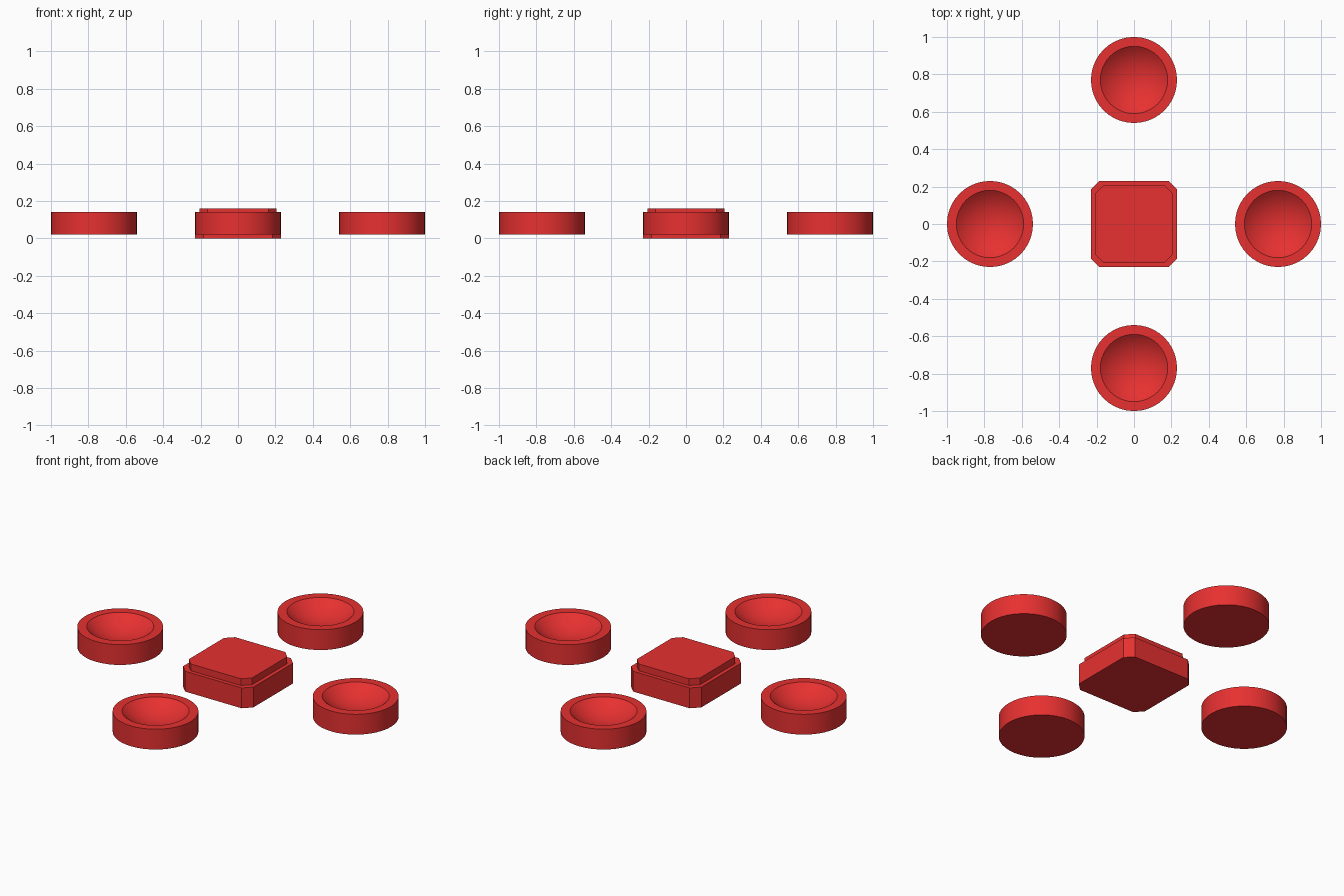
import bpy, bmesh, math

if "Cube" in bpy.data.objects:
    bpy.data.objects.remove(bpy.data.objects["Cube"])

red = bpy.data.materials.new("red")
red.diffuse_color = (0.8, 0.03, 0.03, 1)
red.use_nodes = True
red.node_tree.nodes["Principled BSDF"].inputs["Base Color"].default_value = red.diffuse_color


def finish(bm, name, location=(0, 0, 0), smooth=False):
    bmesh.ops.remove_doubles(bm, verts=bm.verts, dist=1e-5)
    bmesh.ops.recalc_face_normals(bm, faces=bm.faces)
    mesh = bpy.data.meshes.new(name)
    bm.to_mesh(mesh)
    bm.free()
    mesh.materials.append(red)
    ob = bpy.data.objects.new(name, mesh)
    ob.location = location
    bpy.context.collection.objects.link(ob)
    if smooth:
        bpy.ops.object.select_all(action='DESELECT')
        bpy.context.view_layer.objects.active = ob
        ob.select_set(True)
        bpy.ops.object.shade_smooth_by_angle(angle=math.radians(30))
    return ob


def dished_button(name, x, y, r=0.23, z0=0.02, z1=0.14, rim=0.18, depth=0.07):
    # Lathed profile: flat base, straight wall, flat rim, spherical dish
    R = (rim * rim + depth * depth) / (2 * depth)
    edge = math.asin(rim / R)
    profile = [(0, z0), (r, z0), (r, z1)]
    for i in range(9):
        a = edge * (1 - i / 8)
        profile.append((R * math.sin(a), z1 - depth + R * (1 - math.cos(a))))
    bm = bmesh.new()
    vs = [bm.verts.new((px, 0, pz)) for px, pz in profile]
    es = [bm.edges.new(pair) for pair in zip(vs, vs[1:])]
    bmesh.ops.spin(bm, geom=vs + es, cent=(0, 0, 0), axis=(0, 0, 1),
                   angle=math.tau, steps=40, use_merge=True)
    return finish(bm, name, (x, y, 0), smooth=True)


def octagon(bm, h, c, z):
    k = h - c
    pts = [(h, -k), (h, k), (k, h), (-k, h), (-h, k), (-h, -k), (-k, -h), (k, -h)]
    return [bm.verts.new((x, y, z)) for x, y in pts]


# Centre block: chamfered square with a slightly inset raised top
bm = bmesh.new()
rings = [octagon(bm, h, c, z) for h, c, z in
         [(0.23, 0.045, 0), (0.23, 0.045, 0.12), (0.207, 0.043, 0.12), (0.207, 0.043, 0.16)]]
for a, b in zip(rings, rings[1:]):
    for i in range(8):
        j = (i + 1) % 8
        bm.faces.new((a[i], a[j], b[j], b[i]))
bm.faces.new(rings[0][::-1])
bm.faces.new(rings[-1])
finish(bm, "centre_block")

# Four round dished buttons around the block
for name, x, y in [("right", 1, 0), ("back", 0, 1), ("left", -1, 0), ("front", 0, -1)]:
    dished_button(name + "_button", 0.77 * x, 0.77 * y)
